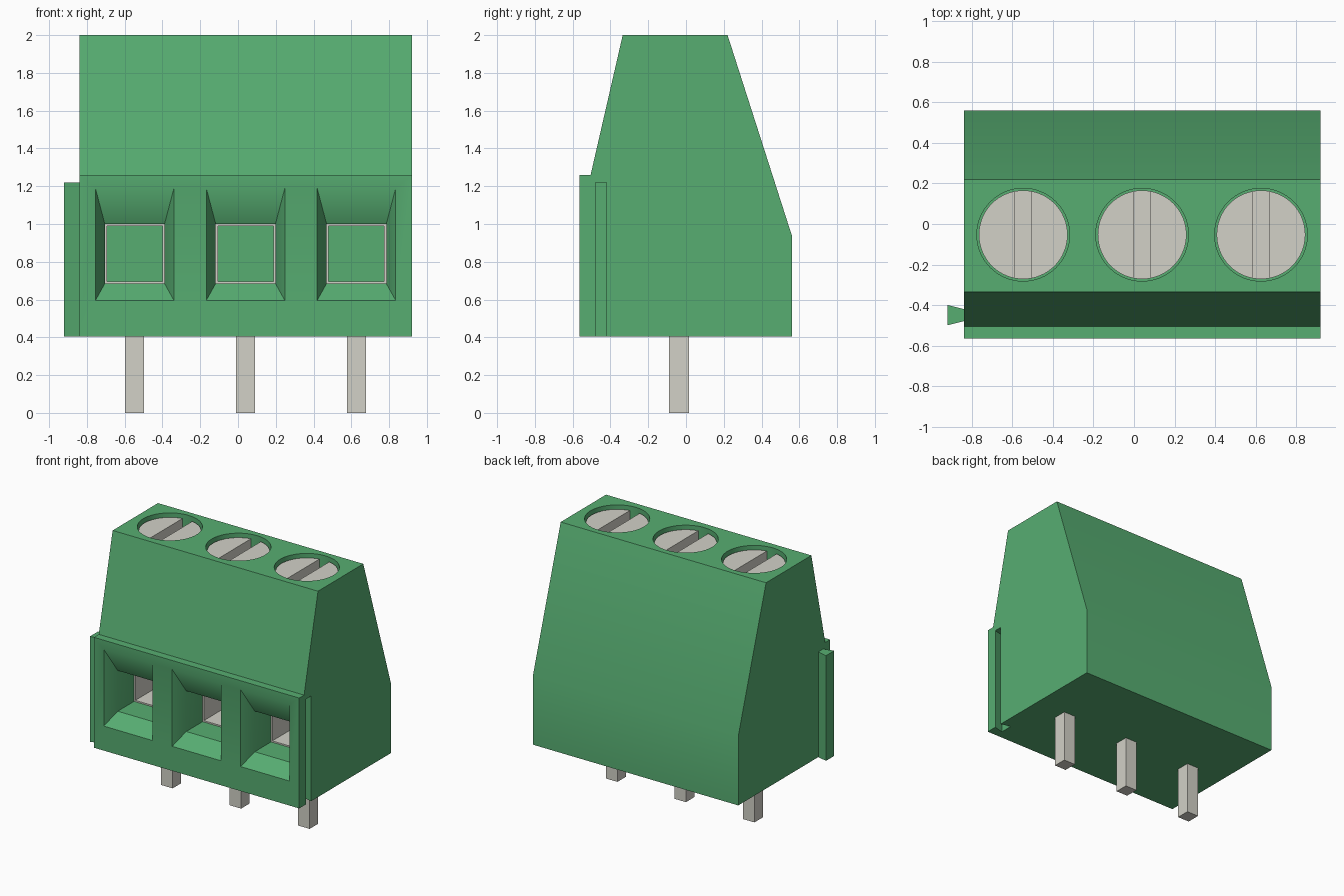
import bpy, bmesh

cube = bpy.data.objects.get("Cube")
if cube:
    bpy.data.objects.remove(cube, do_unlink=True)


def material(name, rgb):
    m = bpy.data.materials.new(name)
    m.use_nodes = True
    m.diffuse_color = (*rgb, 1)
    m.node_tree.nodes["Principled BSDF"].inputs["Base Color"].default_value = (*rgb, 1)
    return m


GREEN = material("green plastic", (0.095, 0.42, 0.167))
METAL = material("grey metal", (0.645, 0.638, 0.572))


def loft(name, loops, mat):
    """Closed solid through a list of matching vertex loops."""
    bm = bmesh.new()
    rings = [[bm.verts.new(p) for p in loop] for loop in loops]
    n = len(rings[0])
    for a, b in zip(rings, rings[1:]):
        for i in range(n):
            j = (i + 1) % n
            bm.faces.new((a[i], a[j], b[j], b[i]))
    bm.faces.new(rings[0])
    bm.faces.new(rings[-1])
    bmesh.ops.recalc_face_normals(bm, faces=bm.faces)
    mesh = bpy.data.meshes.new(name)
    bm.to_mesh(mesh)
    bm.free()
    mesh.materials.append(mat)
    ob = bpy.data.objects.new(name, mesh)
    bpy.context.collection.objects.link(ob)
    return ob


def box(name, x, y, z, mat):
    return loft(name, [[(x[0], y[0], h), (x[1], y[0], h), (x[1], y[1], h), (x[0], y[1], h)]
                       for h in z], mat)


def cylinder(name, x, y, r, z, mat):
    bpy.ops.mesh.primitive_cylinder_add(vertices=64, radius=r, depth=z[1] - z[0],
                                        location=(x, y, (z[0] + z[1]) / 2))
    ob = bpy.context.object
    ob.name = name
    ob.data.materials.append(mat)
    return ob


def cut(target, cutter):
    cutter.hide_render = True
    mod = target.modifiers.new("cut", "BOOLEAN")
    mod.operation = "DIFFERENCE"
    mod.solver = "EXACT"
    mod.object = cutter
    bpy.ops.object.select_all(action="DESELECT")
    bpy.context.view_layer.objects.active = target
    target.select_set(True)
    bpy.ops.object.modifier_apply(modifier=mod.name)
    bpy.data.objects.remove(cutter, do_unlink=True)


def smooth(ob):
    bpy.ops.object.select_all(action="DESELECT")
    bpy.context.view_layer.objects.active = ob
    ob.select_set(True)
    bpy.ops.object.shade_smooth_by_angle(angle=0.5)


def rect(cx, half, z0, z1, y):
    return [(cx - half, y, z0), (cx + half, y, z0), (cx + half, y, z1), (cx - half, y, z1)]


LEFT, RIGHT, BASE, FRONT = -0.84, 0.92, 0.405, -0.565
CENTRES = [0.04 + i * 0.587 for i in (-1, 0, 1)]
TUBE_FRONT, TUBE_BACK = FRONT + 0.3, 0.16

# Housing: side profile extruded along x
profile = [(FRONT, BASE), (FRONT, 1.26), (-0.505, 1.26), (-0.335, 2),
           (0.22, 2), (0.56, 0.94), (0.56, BASE)]
housing = loft("housing", [[(x, y, z) for y, z in profile] for x in (LEFT, RIGHT)], GREEN)


# Dovetail tongue and matching groove
def dovetail(name, x0, w0, x1, w1, z):
    return loft(name, [[(x0, -0.45 - w0, h), (x1, -0.45 - w1, h),
                        (x1, -0.45 + w1, h), (x0, -0.45 + w0, h)] for h in z], GREEN)


dovetail("dovetail_tongue", LEFT, 0.03, LEFT - 0.08, 0.05, (BASE, 1.22))
cut(housing, dovetail("groove_cutter", RIGHT - 0.08, 0.05, RIGHT + 0.02, 0.025, (BASE - 0.1, 1.22)))

for i, cx in enumerate(CENTRES):
    # Funnel-shaped wire entry running into a straight square shaft
    cut(housing, loft("entry_cutter", [
        rect(cx, 0.218, 0.577, 1.228, FRONT - 0.02),
        rect(cx, 0.158, 0.685, 1.0, FRONT + 0.1),
        rect(cx, 0.158, 0.685, 1.0, TUBE_BACK)], GREEN))

    # Thin-walled metal clamp inside the shaft
    clamp = loft(f"wire_clamp_{i + 1}", [rect(cx, 0.16, 0.683, 1.002, y)
                                        for y in (TUBE_FRONT, TUBE_BACK - 0.001)], METAL)
    cut(clamp, loft("clamp_cutter", [rect(cx, 0.147, 0.696, 0.989, y)
                                     for y in (TUBE_FRONT - 0.1, TUBE_BACK + 0.1)], METAL))

    # Screw well and slotted screw head
    cut(housing, cylinder("well_cutter", cx, -0.053, 0.229, (1.8, 2.1), GREEN))
    screw = cylinder(f"screw_{i + 1}", cx, -0.053, 0.219, (1.79, 1.97), METAL)
    cut(screw, box("slot_cutter", (cx - 0.042, cx + 0.042), (-0.4, 0.3), (1.88, 2.1), METAL))
    smooth(screw)

    # Solder pin
    box(f"pin_{i + 1}", (cx - 0.05, cx + 0.05), (-0.09, 0.015), (0, BASE + 0.02), METAL)

smooth(housing)
